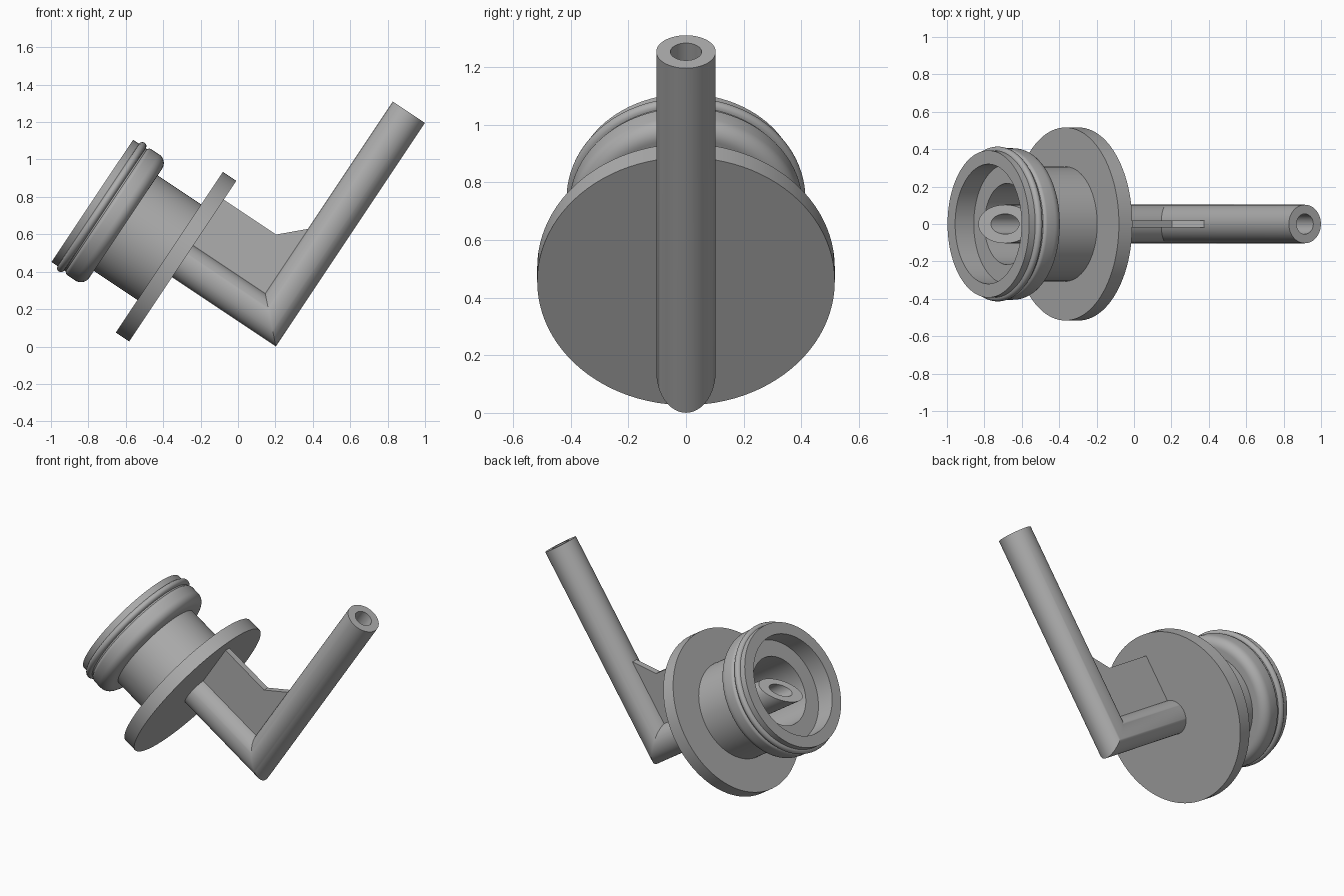
import bpy, bmesh, math

if "Cube" in bpy.data.objects:
    bpy.data.objects.remove(bpy.data.objects["Cube"])

GREY = bpy.data.materials.new("plain_grey")
GREY.diffuse_color = (0.42, 0.42, 0.42, 1)
GREY.use_nodes = True
GREY.node_tree.nodes["Principled BSDF"].inputs["Base Color"].default_value = GREY.diffuse_color
C, S = 0.832, 0.555      # tilt of the body axis
TAU = 2 * math.pi


def place(s, y, t):
    """s runs along the body axis, t runs along the upright pipe."""
    return (-0.367 - C * s + S * t, y, 0.504 + S * s + C * t)


def finish(name, bm):
    bmesh.ops.recalc_face_normals(bm, faces=bm.faces)
    mesh = bpy.data.meshes.new(name)
    bm.to_mesh(mesh)
    bm.free()
    mesh.materials.append(GREY)
    ob = bpy.data.objects.new(name, mesh)
    bpy.context.collection.objects.link(ob)
    bpy.ops.object.select_all(action='DESELECT')
    ob.select_set(True)
    bpy.context.view_layer.objects.active = ob
    bpy.ops.object.shade_smooth_by_angle(angle=math.radians(30))


def skin(name, rings, closed=True):
    """Join rings of points into a closed tube-like skin."""
    bm = bmesh.new()
    vs = [[bm.verts.new(place(*p)) for p in ring] for ring in rings]
    n = len(vs[0])
    for a, b in zip(vs, vs[1:] + vs[:1]):
        for i in range(n):
            j = (i + 1) % n
            bm.faces.new((a[i], a[j], b[j], b[i]))
    finish(name, bm)


def revolve(name, profile, n=96):
    skin(name, [[(s, r * math.cos(TAU * i / n), r * math.sin(TAU * i / n))
                 for i in range(n)] for s, r in profile])


def arc(cs, cr, rad, a0, a1, n=8):
    return [(cs + rad * math.cos(math.radians(a0 + (a1 - a0) * i / n)),
             cr + rad * math.sin(math.radians(a0 + (a1 - a0) * i / n)))
            for i in range(n + 1)]


# Round flange
revolve("flange", [(-0.086, 0.08), (-0.086, 0.516), (0, 0.516), (0, 0.08)])

# Hollow neck with stepped bore, end lip, bead and rounded collar
revolve("collar",
        [(-0.01, 0.08), (0.005, 0.08), (0.005, 0.217), (0.375, 0.217),
         (0.375, 0.32), (0.495, 0.32), (0.495, 0.393), (0.458, 0.393)]
        + arc(0.435, 0.393, 0.021, 0, 180)
        + [(0.405, 0.393)]
        + arc(0.385, 0.385, 0.02, 30, 90, 4)
        + arc(0.335, 0.350, 0.055, 90, 180)
        + [(0.28, 0.307), (-0.01, 0.307)])


# Mitred pipe: slanted inlet, bend, square outlet
def pipe_rings(r, n=64):
    pts = [(r * math.cos(TAU * i / n), r * math.sin(TAU * i / n)) for i in range(n)]
    return [[(0.388 - w, y, w) for y, w in pts],
            [(-0.65 + w, y, w) for y, w in pts],
            [(-0.65 + w, y, 1.333) for y, w in pts]]


skin("bent_pipe", pipe_rings(0.103) + pipe_rings(0.054)[::-1])

# Thin gusset between flange and pipe
outline = [(-0.08, 0.08), (-0.08, 0.395), (-0.422, 0.395),
           (-0.57, 0.537), (-0.57, 0.08)]
bm = bmesh.new()
face = bm.faces.new([bm.verts.new(place(s, -0.02, t)) for s, t in outline])
ext = bmesh.ops.extrude_face_region(bm, geom=[face])
bmesh.ops.translate(bm, vec=(0, 0.04, 0),
                    verts=[v for v in ext["geom"] if isinstance(v, bmesh.types.BMVert)])
finish("gusset", bm)
